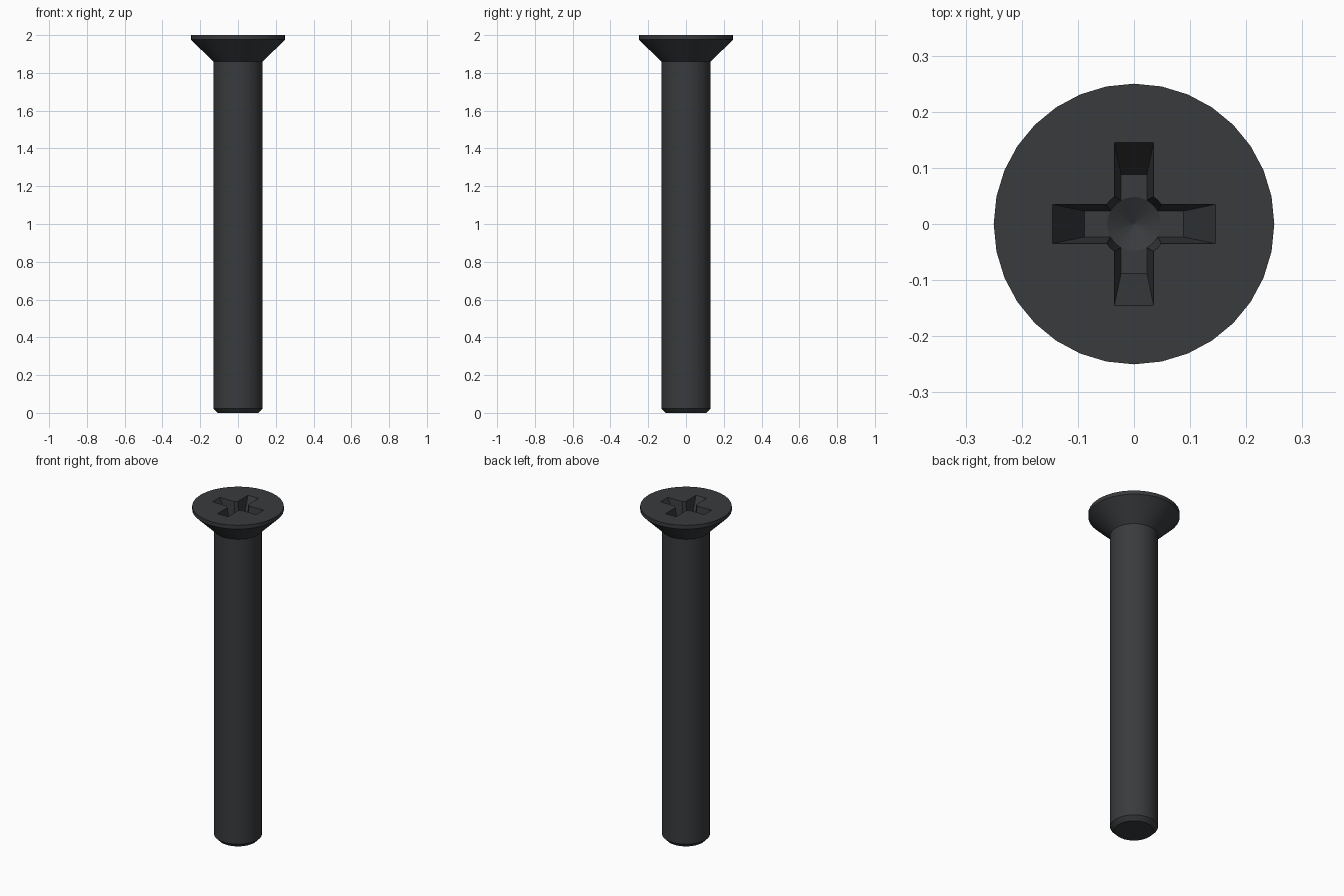
import bpy, bmesh, math

if "Cube" in bpy.data.objects:
    bpy.data.objects.remove(bpy.data.objects["Cube"])

DEPTH, OVER = 0.12, 0.02   # recess depth, cutter overshoot above the head


def make_object(name, bm):
    bmesh.ops.recalc_face_normals(bm, faces=bm.faces[:])
    mesh = bpy.data.meshes.new(name)
    bm.to_mesh(mesh)
    bm.free()
    ob = bpy.data.objects.new(name, mesh)
    bpy.context.collection.objects.link(ob)
    return ob


def loft(name, rings):
    """Skin a stack of equal-length vertex rings and cap both ends."""
    bm = bmesh.new()
    loops = [[bm.verts.new(p) for p in ring] for ring in rings]
    n = len(loops[0])
    for a, b in zip(loops, loops[1:]):
        for i in range(n):
            j = (i + 1) % n
            bm.faces.new((a[i], a[j], b[j], b[i]))
    bm.faces.new(loops[0])
    bm.faces.new(loops[-1])
    bmesh.ops.remove_doubles(bm, verts=bm.verts[:], dist=1e-5)
    return make_object(name, bm)


def circle(r, z, n=32):
    return [(r * math.cos(2 * math.pi * i / n), r * math.sin(2 * math.pi * i / n), z)
            for i in range(n)]


def rect(x, y, z):
    return [(-x, -y, z), (x, -y, z), (x, y, z), (-x, y, z)]


# shank with chamfered tip and countersunk head
screw = loft("screw", [circle(0.108, 0), circle(0.131, 0.024), circle(0.131, 1.86),
                       circle(0.25, 1.977), circle(0.25, 2.0)])

# tapered cross arms of the drive recess
k = 1 + OVER / DEPTH
long_top, wide_top = 0.088 + 0.057 * k, 0.023 + 0.012 * k
arm_x = loft("recess_arm_x", [rect(0.088, 0.023, 2 - DEPTH),
                              rect(long_top, wide_top, 2 + OVER)])
arm_y = loft("recess_arm_y", [rect(0.023, 0.088, 2 - DEPTH),
                              rect(wide_top, long_top, 2 + OVER)])

# central well with conical bottom
core = loft("recess_core", [circle(0.001, 2 - DEPTH - 0.025), circle(0.048, 2 - DEPTH),
                            circle(0.048 + 0.012 * k, 2 + OVER)])

for cutter in (arm_x, arm_y, core):
    cutter.hide_render = True
    mod = screw.modifiers.new(cutter.name, 'BOOLEAN')
    mod.operation = 'DIFFERENCE'
    mod.solver = 'EXACT'
    mod.object = cutter

# bake the recess and remove the cutters
bpy.context.view_layer.objects.active = screw
screw.select_set(True)
for mod in list(screw.modifiers):
    bpy.ops.object.modifier_apply(modifier=mod.name)
for cutter in (arm_x, arm_y, core):
    bpy.data.objects.remove(cutter)

# dark steel, smooth sides with sharp edges
steel = bpy.data.materials.new("dark_steel")
steel.diffuse_color = (0.04, 0.043, 0.047, 1)
steel.use_nodes = True
steel.node_tree.nodes["Principled BSDF"].inputs["Base Color"].default_value = steel.diffuse_color
screw.data.materials.clear()
screw.data.materials.append(steel)
bpy.ops.object.select_all(action='DESELECT')
screw.select_set(True)
bpy.ops.object.shade_smooth_by_angle(angle=math.radians(22))
